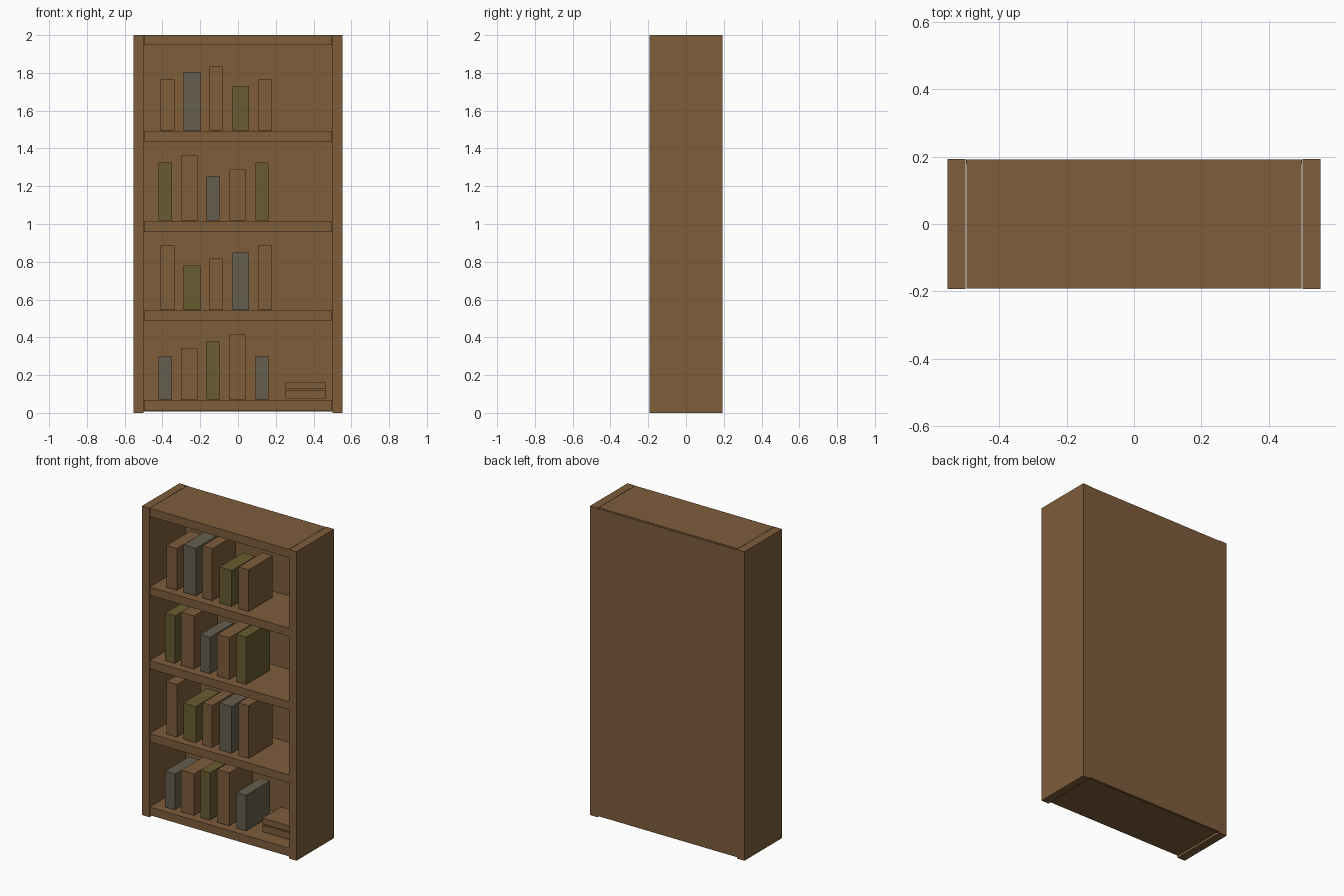
import bpy

if "Cube" in bpy.data.objects:
    bpy.data.objects.remove(bpy.data.objects["Cube"])


def srgb(r, g, b):
    return tuple(((c / 255 + 0.055) / 1.055) ** 2.4 for c in (r, g, b)) + (1.0,)


def material(name, rgb):
    m = bpy.data.materials.new(name)
    m.diffuse_color = srgb(*rgb)
    m.use_nodes = True
    m.node_tree.nodes["Principled BSDF"].inputs["Base Color"].default_value = m.diffuse_color
    return m


WOOD = material("brown wood", (126, 93, 59))
BLUE = material("grey blue cover", (101, 95, 78))
GREEN = material("olive cover", (104, 92, 49))


def box(name, x, y, z, mat):
    """Box from (min, max) ranges on each axis."""
    bpy.ops.mesh.primitive_cube_add(size=1)
    o = bpy.context.object
    o.name = name
    for i, (lo, hi) in enumerate((x, y, z)):
        o.location[i] = (lo + hi) / 2
        o.scale[i] = hi - lo
    bpy.ops.object.transform_apply(location=True, rotation=False, scale=True)
    o.data.materials.append(mat)
    return o


D = 0.193  # half depth

# Side panels
for s, n in ((-1, "left_side"), (1, "right_side")):
    box(n, sorted((s * 0.5, s * 0.554)), (-D, D), (0, 2), WOOD)

# Back panel
box("back_panel", (-0.499, 0.499), (0.177, D - 0.001), (0.008, 1.998), WOOD)

# Shelves and top board
for n, z in (("bottom_shelf", 0.066), ("low_shelf", 0.541),
             ("middle_shelf", 1.014), ("high_shelf", 1.49), ("top_board", 2.0)):
    box(n, (-0.498, 0.498), (-D + 0.002, 0.18), (z - 0.053, z), WOOD)

# Upright books: two alternating spacings of (left, right) edges
SPACING_A = [(-0.42, -0.349), (-0.303, -0.211), (-0.166, -0.097), (-0.045, 0.041), (0.092, 0.162)]
SPACING_B = [(-0.409, -0.335), (-0.288, -0.198), (-0.15, -0.081), (-0.029, 0.058), (0.108, 0.18)]
ROWS = [
    (0.071, SPACING_A, [0.302, 0.34, 0.377, 0.414, 0.302], [BLUE, WOOD, GREEN, WOOD, BLUE]),
    (0.545, SPACING_B, [0.886, 0.78, 0.817, 0.849, 0.886], [WOOD, GREEN, WOOD, BLUE, WOOD]),
    (1.019, SPACING_A, [1.326, 1.363, 1.255, 1.289, 1.326], [GREEN, WOOD, BLUE, WOOD, GREEN]),
    (1.496, SPACING_B, [1.766, 1.804, 1.833, 1.729, 1.766], [WOOD, BLUE, WOOD, GREEN, WOOD]),
]
for r, (base, spans, tops, mats) in enumerate(ROWS):
    for i, (span, top, mat) in enumerate(zip(spans, tops, mats)):
        box(f"book_{r + 1}_{i + 1}", span, (-0.148, 0.097), (base, top), mat)

# Two books lying flat on the bottom shelf
for i, z in enumerate(((0.076, 0.12), (0.126, 0.164))):
    box(f"flat_book_{i + 1}", (0.252, 0.462), (-0.11, 0.08), z, WOOD)
